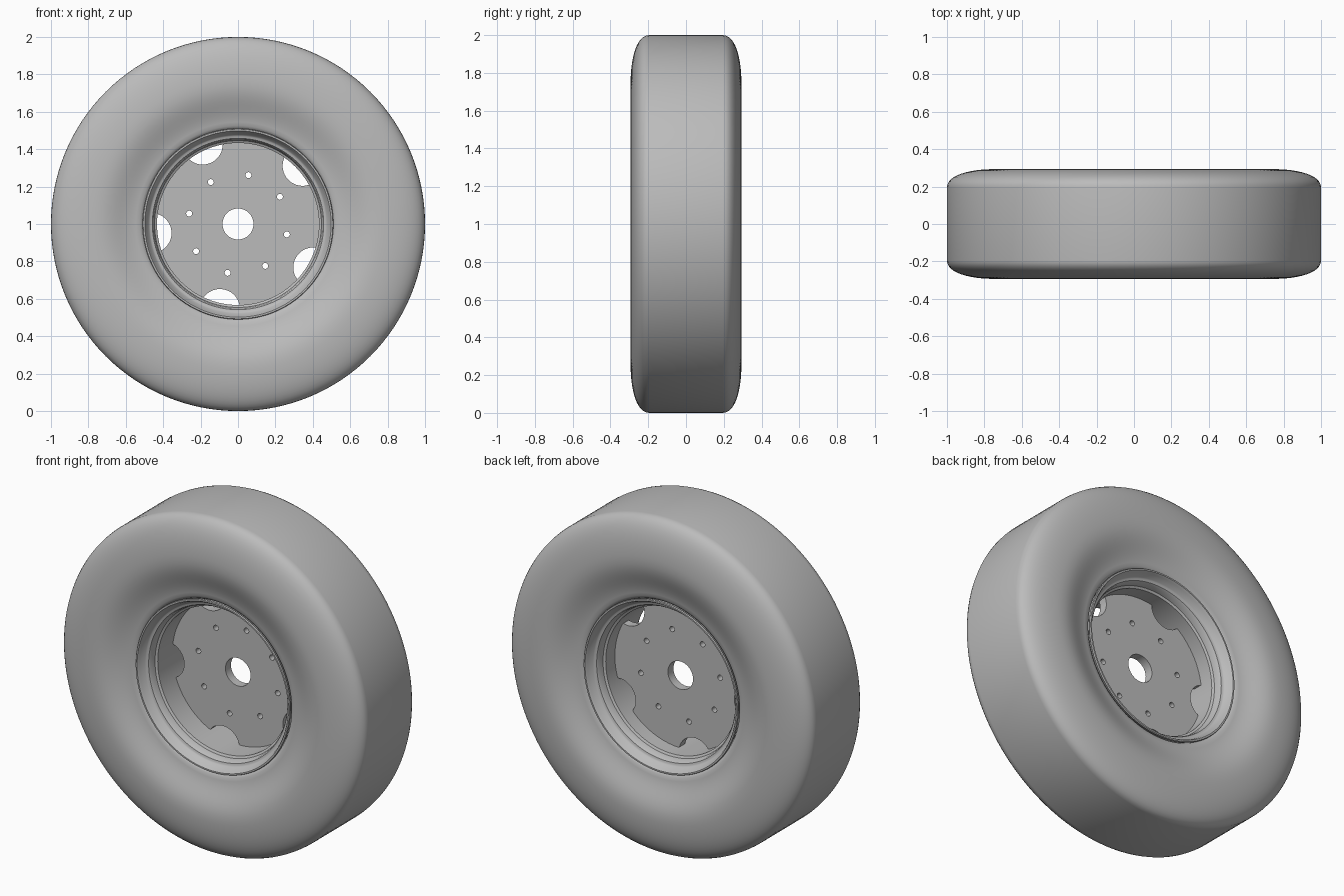
import bpy, bmesh, math
from mathutils import Matrix, Vector
from mathutils.geometry import interpolate_bezier

if "Cube" in bpy.data.objects:
    bpy.data.objects.remove(bpy.data.objects["Cube"])

grey = bpy.data.materials.new("plain grey")
grey.use_nodes = True
grey.diffuse_color = (0.5, 0.5, 0.5, 1)
grey.node_tree.nodes["Principled BSDF"].inputs["Base Color"].default_value = (0.5, 0.5, 0.5, 1)

HUB = Vector((0, 0, 1))
STEPS = 128


def smooth(obj, angle):
    bpy.ops.object.select_all(action="DESELECT")
    obj.select_set(True)
    bpy.context.view_layer.objects.active = obj
    bpy.ops.object.shade_smooth_by_angle(angle=math.radians(angle))


def lathe(name, half, angle):
    """Turn a half profile of (y, radius) and its mirror into a closed ring."""
    profile = half + [(-y, r) for y, r in reversed(half)]
    bm = bmesh.new()
    verts = [bm.verts.new((0, y, 1 + r)) for y, r in profile]
    edges = [bm.edges.new((v, verts[i - 1])) for i, v in enumerate(verts)]
    bmesh.ops.spin(bm, geom=verts + edges, cent=HUB, axis=(0, 1, 0),
                   angle=math.tau, steps=STEPS, use_merge=True)
    bmesh.ops.remove_doubles(bm, verts=bm.verts, dist=0.0001)
    bmesh.ops.recalc_face_normals(bm, faces=bm.faces)
    mesh = bpy.data.meshes.new(name)
    bm.to_mesh(mesh)
    bm.free()
    mesh.materials.append(grey)
    obj = bpy.data.objects.new(name, mesh)
    bpy.context.collection.objects.link(obj)
    smooth(obj, angle)
    return obj


def bend(a, b, c, d, count):
    pts = [Vector((*p, 0)) for p in (a, b, c, d)]
    return [(p.x, p.y) for p in interpolate_bezier(*pts, count)]


# Tyre: flat tread, rounded shoulder, bulging sidewall, bead
shoulder = bend((0.195, 1), (0.27, 1), (0.293, 0.85), (0.293, 0.76), 14)
sidewall = bend((0.293, 0.76), (0.293, 0.67), (0.25, 0.62), (0.235, 0.545), 10)
bead = [(0.232, 0.525), (0.222, 0.51), (0.2, 0.497), (0.15, 0.49)]
lathe("tyre", shoulder + sidewall[1:] + bead, 40)

# Rim: rolled lip, two stepped ledges and a straight barrel
rim = [(0.15, 0.485), (0.21, 0.495), (0.232, 0.51), (0.24, 0.507), (0.24, 0.498),
       (0.228, 0.49), (0.195, 0.477), (0.19, 0.469), (0.188, 0.458),
       (0.18, 0.452), (0.145, 0.446), (0.138, 0.433)]
lathe("rim", rim, 40)

# Wheel disc: outline with five scallops, a hub hole and eight bolt holes
DISC_R, SCALLOP_AT, SCALLOP_R = 0.436, 0.465, 0.107


def disc_radius(t):
    pitch = math.tau / 5
    d = (t - math.radians(42) + pitch / 2) % pitch - pitch / 2
    inside = SCALLOP_R ** 2 - (SCALLOP_AT * math.sin(d)) ** 2
    if inside <= 0:
        return DISC_R
    return min(DISC_R, SCALLOP_AT * math.cos(d) - math.sqrt(inside))


curve = bpy.data.curves.new("wheel_disc", "CURVE")
curve.dimensions = "2D"
curve.fill_mode = "BOTH"
curve.extrude = 0.026


def loop(cx, cy, radius, count):
    spline = curve.splines.new("POLY")
    spline.points.add(count - 1)
    spline.use_cyclic_u = True
    for i, p in enumerate(spline.points):
        t = math.tau * i / count
        r = radius(t)
        p.co = (cx + r * math.cos(t), cy + r * math.sin(t), 0, 1)


loop(0, 0, disc_radius, 360)
loop(0, 0, lambda t: 0.083, 48)
for k in range(8):
    a = math.radians(33 + 45 * k)
    loop(0.267 * math.cos(a), 0.267 * math.sin(a), lambda t: 0.016, 16)

source = bpy.data.objects.new("disc_outline", curve)
bpy.context.collection.objects.link(source)
mesh = bpy.data.meshes.new_from_object(source.evaluated_get(bpy.context.evaluated_depsgraph_get()))
bpy.data.objects.remove(source)
mesh.transform(Matrix.Translation((0, 0.026, 1)) @ Matrix.Rotation(math.pi / 2, 4, "X"))
mesh.materials.clear()
mesh.materials.append(grey)
bm = bmesh.new()
bm.from_mesh(mesh)
bmesh.ops.remove_doubles(bm, verts=bm.verts, dist=0.0001)
bmesh.ops.recalc_face_normals(bm, faces=bm.faces)
bm.to_mesh(mesh)
bm.free()
disc = bpy.data.objects.new("wheel_disc", mesh)
bpy.context.collection.objects.link(disc)
smooth(disc, 30)
